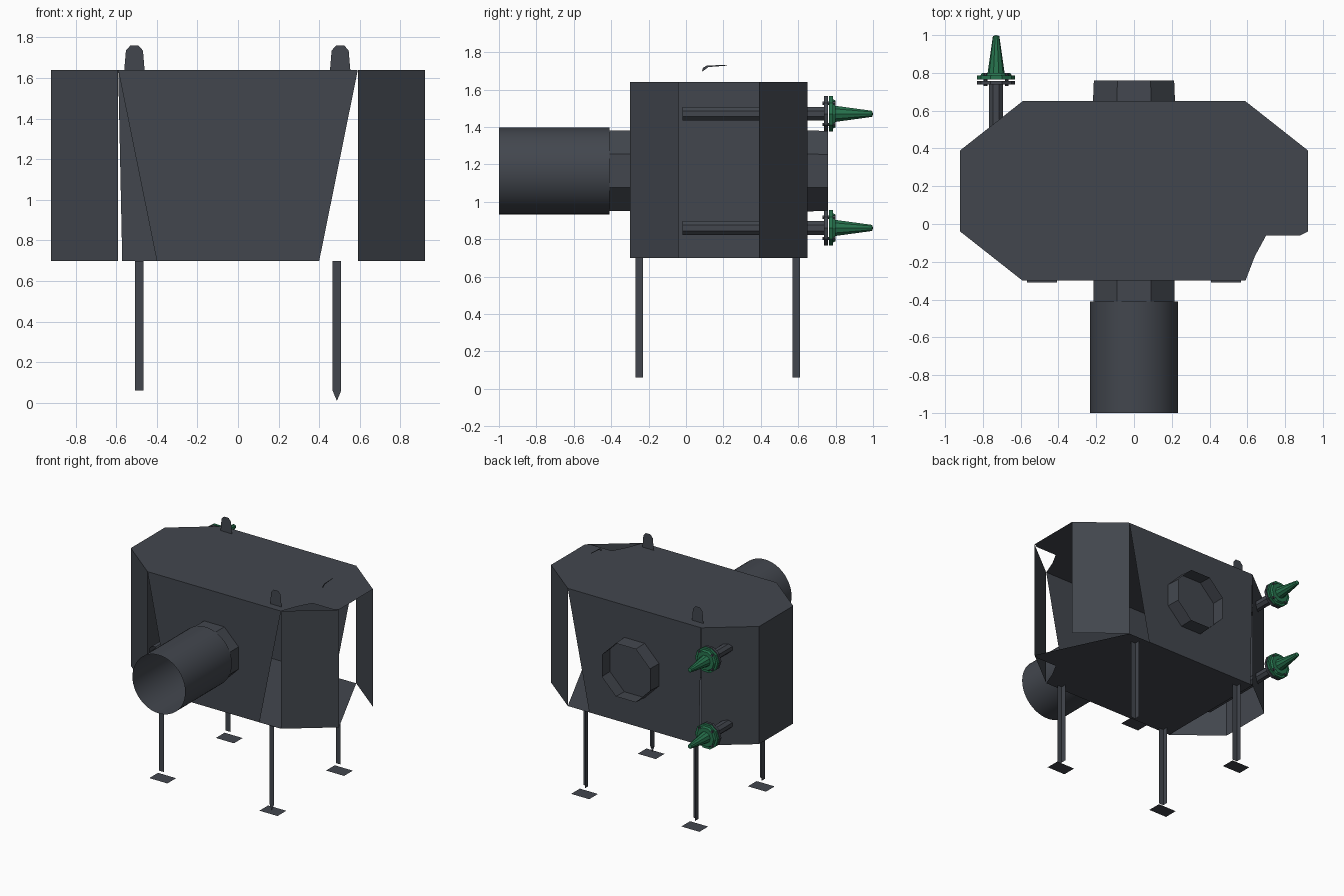
import bpy
from math import cos, sin, pi

if "Cube" in bpy.data.objects:
    bpy.data.objects.remove(bpy.data.objects["Cube"])

def material(name, rgb):
    m = bpy.data.materials.new(name)
    m.diffuse_color = (*rgb, 1)
    m.use_nodes = True
    m.node_tree.nodes["Principled BSDF"].inputs["Base Color"].default_value = m.diffuse_color
    return m

SLATE = material("slate_paint", (0.055, 0.062, 0.076))
GREEN = material("green_paint", (0.02, 0.17, 0.075))

def mesh(name, verts, faces, mat=SLATE):
    me = bpy.data.meshes.new(name)
    me.from_pydata(verts, [], faces)
    me.materials.append(mat)
    ob = bpy.data.objects.new(name, me)
    bpy.context.collection.objects.link(ob)
    return ob

def sheet(name, pts, mat=SLATE):
    return mesh(name, pts, [list(range(len(pts)))], mat)

def turned(name, x, z, profile, n, mat=SLATE, smooth=False, phase=0.0):
    """Surface turned about a line parallel to y; profile is (y, radius)."""
    verts = [(x + r * cos(2 * pi * i / n + phase), y, z + r * sin(2 * pi * i / n + phase))
             for y, r in profile for i in range(n)]
    faces = [(k * n + i, k * n + (i + 1) % n, (k + 1) * n + (i + 1) % n, (k + 1) * n + i)
             for k in range(len(profile) - 1) for i in range(n)]
    ob = mesh(name, verts, faces, mat)
    if smooth:
        ob.data.shade_smooth()
    return ob

# Tank body: sheet walls around an elongated octagon, right end open
B, T = 0.70, 1.64
X1, X2, YF, YB, YM, YN = 0.59, 0.92, -0.30, 0.65, -0.04, 0.39

def wall(name, a, b):
    sheet(name, [(*a, B), (*b, B), (*b, T), (*a, T)])

wall("left_wall", (-X2, YN), (-X2, YM))
for sx, side in ((-1, "left"), (1, "right")):
    wall(f"{side}_front_corner", (sx * X1, YF), (sx * X2, YM))
    wall(f"{side}_back_corner", (sx * X1, YB), (sx * X2, YN))
sheet("front_wall", [(-0.40, YF, B), (0.40, YF, B), (X1, YF, T), (-X1, YF, T)])
sheet("back_wall", [(-0.57, YB, B), (0.40, YB, B), (X1, YB, T), (-X1, YB, T)])

# Roof and floor share the broken front right edge
notch = [(X1, YF), (0.64, -0.17), (0.70, -0.06), (0.88, -0.06), (X2, YM)]
roof = [(-X2, YN), (-X2, YM), (-X1, YF)] + notch + [(X2, YN), (X1, YB), (-X1, YB)]
floor = [(-X1, YF)] + notch + [(X1, YB), (-X1, YB)]
sheet("roof", [(x, y, T) for x, y in roof])
sheet("floor", [(x, y, B) for x, y in floor])

# Large inlet pipe with faceted collars front and back
turned("inlet_pipe", 0, 1.165, [(-1.0, 0.233), (-0.41, 0.233)], 48, smooth=True)
turned("inlet_collar", 0, 1.165, [(-0.41, 0.233), (YF, 0.233)], 8, phase=pi / 8)
turned("outlet_collar", 0, 1.165, [(YB, 0.235), (0.76, 0.23)], 8, phase=pi / 8)

# Two small side pipes with flanges and green nozzles
for z, tag in ((1.47, "upper"), (0.86, "lower")):
    x = -0.73
    turned(f"{tag}_pipe", x, z, [(-0.02, 0.04), (0.75, 0.04)], 8, phase=pi / 8)
    turned(f"{tag}_flange", x, z, [(0.738, 0.03), (0.738, 0.1), (0.758, 0.1), (0.758, 0.03)], 10)
    turned(f"{tag}_nozzle", x, z,
           [(0.765, 0.03), (0.765, 0.1), (0.785, 0.1), (0.785, 0.083), (0.80, 0.075),
            (0.80, 0.045), (0.995, 0.017), (1.0, 0.0)], 10, GREEN)
    for i in range(4):
        a = pi / 4 + i * pi / 2
        turned(f"{tag}_bolt_{i}", x + 0.08 * cos(a), z + 0.08 * sin(a),
               [(0.73, 0.0), (0.73, 0.01), (0.80, 0.01), (0.80, 0.0)], 6)

# Angle-iron legs on thin foot plates
for sx in (-1, 1):
    for y, row in ((-0.25, "front"), (0.59, "back")):
        x = sx * 0.487
        side = "left" if sx < 0 else "right"
        x0, x1, y0, y1 = x - 0.021, x + 0.021, y - 0.02, y + 0.02
        tip = 0.01 if (sx > 0 and row == "front") else 0.06
        mesh(f"{row}_{side}_leg",
             [(x0, y0, B), (x1, y0, B), (x1, y0, 0.06), (x, y0, tip), (x0, y0, 0.06),
              (x0, y1, B), (x0, y1, 0.06)],
             [(0, 1, 2, 3, 4), (0, 4, 6, 5)])
        fy = y - 0.005
        sheet(f"{row}_{side}_foot", [(x - 0.08, fy - 0.055, 0), (x + 0.08, fy - 0.055, 0),
                                     (x + 0.08, fy + 0.055, 0), (x - 0.08, fy + 0.055, 0)])

# Lifting lugs and the remnant of a lid handle
for x, y, tag in ((0.503, -0.24, "front"), (-0.51, 0.58, "back")):
    outline = [(-0.05, T), (0.05, T), (0.042, 1.735), (0.02, 1.76), (-0.02, 1.76), (-0.042, 1.735)]
    sheet(f"{tag}_lifting_lug", [(x + dx, y, z) for dx, z in outline])
sheet("lid_handle", [(0.685, y, z) for y, z in
                     ((0.085, 1.695), (0.10, 1.705), (0.12, 1.72), (0.22, 1.728),
                      (0.22, 1.732), (0.11, 1.728), (0.09, 1.715))])
